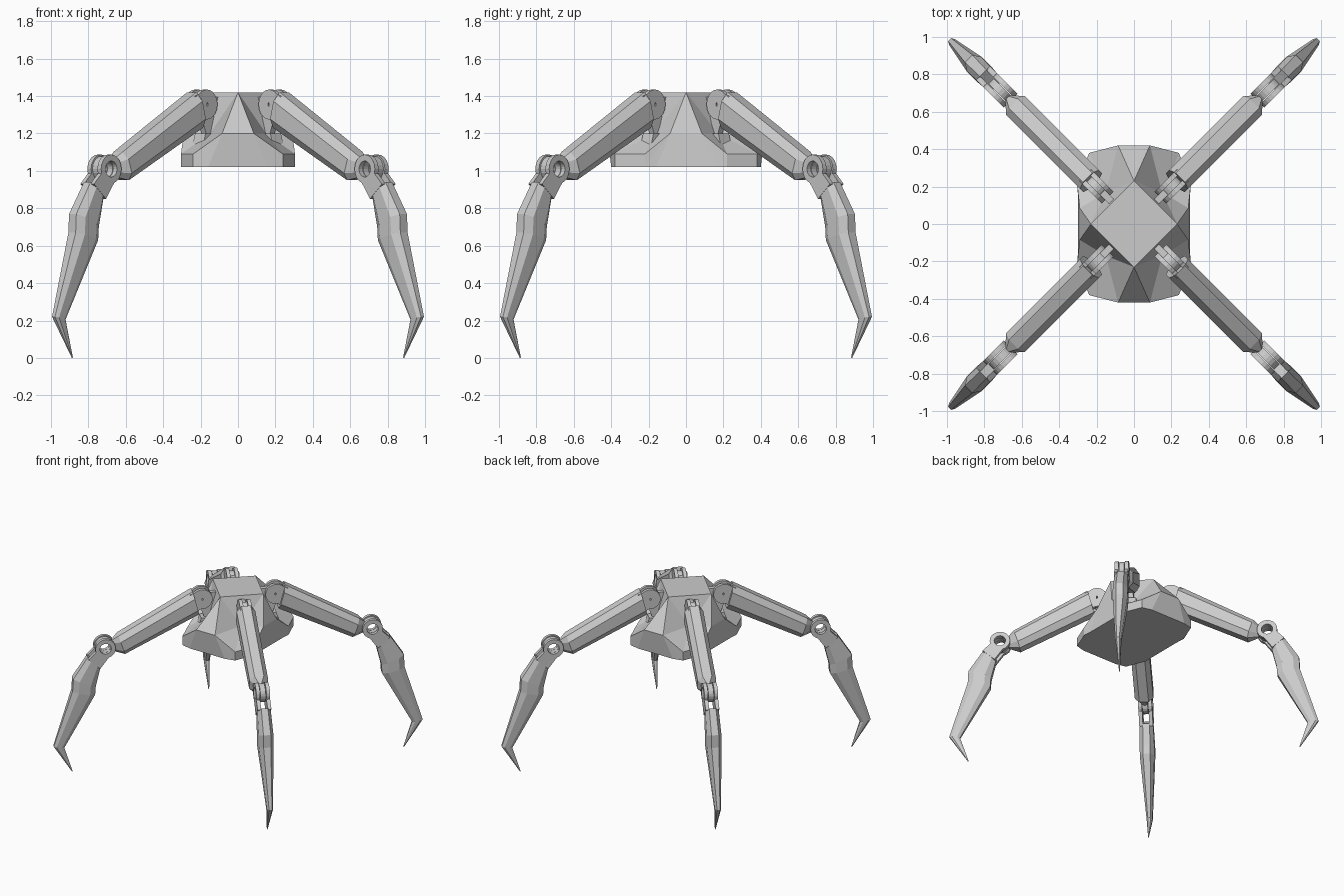
import bpy, bmesh
from math import pi, cos, sin, radians
from mathutils import Matrix

if "Cube" in bpy.data.objects:
    bpy.data.objects.remove(bpy.data.objects["Cube"])

# Leg parts are drawn in a local frame: x = distance from centre, y = thickness, z = up


def plate(bm, pts, y0, y1):
    """Extrude an (x, z) outline between two y values."""
    a = [bm.verts.new((x, y0, z)) for x, z in pts]
    b = [bm.verts.new((x, y1, z)) for x, z in pts]
    bm.faces.new(a)
    bm.faces.new(b[::-1])
    for i in range(len(pts)):
        j = (i + 1) % len(pts)
        bm.faces.new((a[i], b[i], b[j], a[j]))


def ring(bm, c, outer, hole, y0, y1, n=20):
    """Washer lying in the leg plane."""
    rows = []
    for rad, y in ((outer, y0), (outer, y1), (hole, y1), (hole, y0)):
        rows.append([bm.verts.new((c[0] + rad * cos(2 * pi * i / n), y,
                                   c[1] + rad * sin(2 * pi * i / n))) for i in range(n)])
    for k in range(4):
        p, q = rows[k], rows[(k + 1) % 4]
        for i in range(n):
            j = (i + 1) % n
            bm.faces.new((p[i], p[j], q[j], q[i]))


def loft(bm, stations):
    """Skin octagonal sections given as (outer point, inner point, half width)."""
    rows = []
    for o, n, t in stations:
        half = [(0, .5 * t), (.25, t), (.75, t), (1, .5 * t)]
        sec = half + [(s, -w) for s, w in reversed(half)]
        rows.append([bm.verts.new((o[0] + (n[0] - o[0]) * s, w,
                                   o[1] + (n[1] - o[1]) * s)) for s, w in sec])
    for p, q in zip(rows, rows[1:]):
        for i in range(8):
            j = (i + 1) % 8
            bm.faces.new((p[i], p[j], q[j], q[i]))
    bm.faces.new(rows[0])
    bm.faces.new(rows[-1])


def finish(bm, name):
    bmesh.ops.recalc_face_normals(bm, faces=bm.faces)
    me = bpy.data.meshes.new(name)
    bm.to_mesh(me)
    bm.free()
    return me


def place(me, name, angle=0):
    ob = bpy.data.objects.new(name, me)
    ob.matrix_world = Matrix.Rotation(radians(angle), 4, 'Z')
    bpy.context.collection.objects.link(ob)


# Faceted body: one quadrant mirrored to four
V = dict(P=(.23, 0, 1.42), Q=(0, .23, 1.42), N=(.15, .17, 1.2),
         S=(.29, .085, 1.2), F=(.085, .42, 1.2),
         A=(.305, .22, 1.09), B=(.24, .38, 1.09),
         a=(.305, .22, 1.02), b=(.24, .38, 1.02),
         s=(.3, .16, 1.02), f=(.16, .4, 1.02),
         C=(0, 0, 1.42), c=(0, 0, 1.02),
         G=(0, .42, 1.2), g=(0, .4, 1.02), T=(.29, 0, 1.2), t=(.3, 0, 1.02))
FACES = "CPQ PNQ PSN QNF NSA NFB NAB SaA Ssa FBb Fbf ABba PTS TtsS QFG GFfg cgfbast".split()
bm = bmesh.new()
for sx in (1, -1):
    for sy in (1, -1):
        vs = {k: bm.verts.new((x * sx, y * sy, z)) for k, (x, y, z) in V.items()}
        for f in FACES:
            bm.faces.new([vs[k] for k in f])
bmesh.ops.remove_doubles(bm, verts=bm.verts, dist=1e-4)
place(finish(bm, "body"), "body")

HUB, KNEE = (.28, 1.355), (1.01, 1.01)

# Bracket joining body and hip
bm = bmesh.new()
ring(bm, HUB, .06, .01, -.018, .018)
plate(bm, [(.1, 1.39), (.28, 1.40), (.30, 1.31), (.26, 1.2), (.1, 1.15)], -.018, .018)
plate(bm, [(.16, 1.2), (.285, 1.2), (.305, 1.13), (.16, 1.13)], -.04, .04)
bracket = finish(bm, "hip_bracket")

# Upper leg: forked hip, octagonal beam, knee tongue
bm = bmesh.new()
for y0, y1 in ((.018, .045), (-.045, -.018)):
    ring(bm, HUB, .08, .01, y0, y1)
    plate(bm, [(.28, 1.43), (.37, 1.40), (.34, 1.25), (.28, 1.28)], y0, y1)
loft(bm, [((.35, 1.42), (.30, 1.23), .07),
          ((.91, 1.10), (.86, .95), .07),
          ((.955, 1.06), (.945, .97), .02)])
ring(bm, KNEE, .07, .043, -.02, .02)
upper = finish(bm, "upper_leg")

# Lower leg: forked knee, swollen shin, hooked claw
bm = bmesh.new()
for y0, y1 in ((.024, .052), (-.052, -.024)):
    ring(bm, KNEE, .077, .043, y0, y1)
    plate(bm, [(1.08, .99), (1.14, .93), (1.05, .85), (.985, .94)], y0, y1)
loft(bm, [((1.14, .94), (1.04, .865), .05),
          ((1.25, .77), (1.08, .70), .055),
          ((1.255, .67), (1.085, .63), .055),
          ((1.395, .22), (1.315, .205), .022),
          ((1.255, 0), (1.25, .003), .003)])
lower = finish(bm, "lower_leg")

for i, corner in enumerate(("back_right", "back_left", "front_left", "front_right")):
    for me in (bracket, upper, lower):
        place(me, corner + "_" + me.name, 45 + 90 * i)
